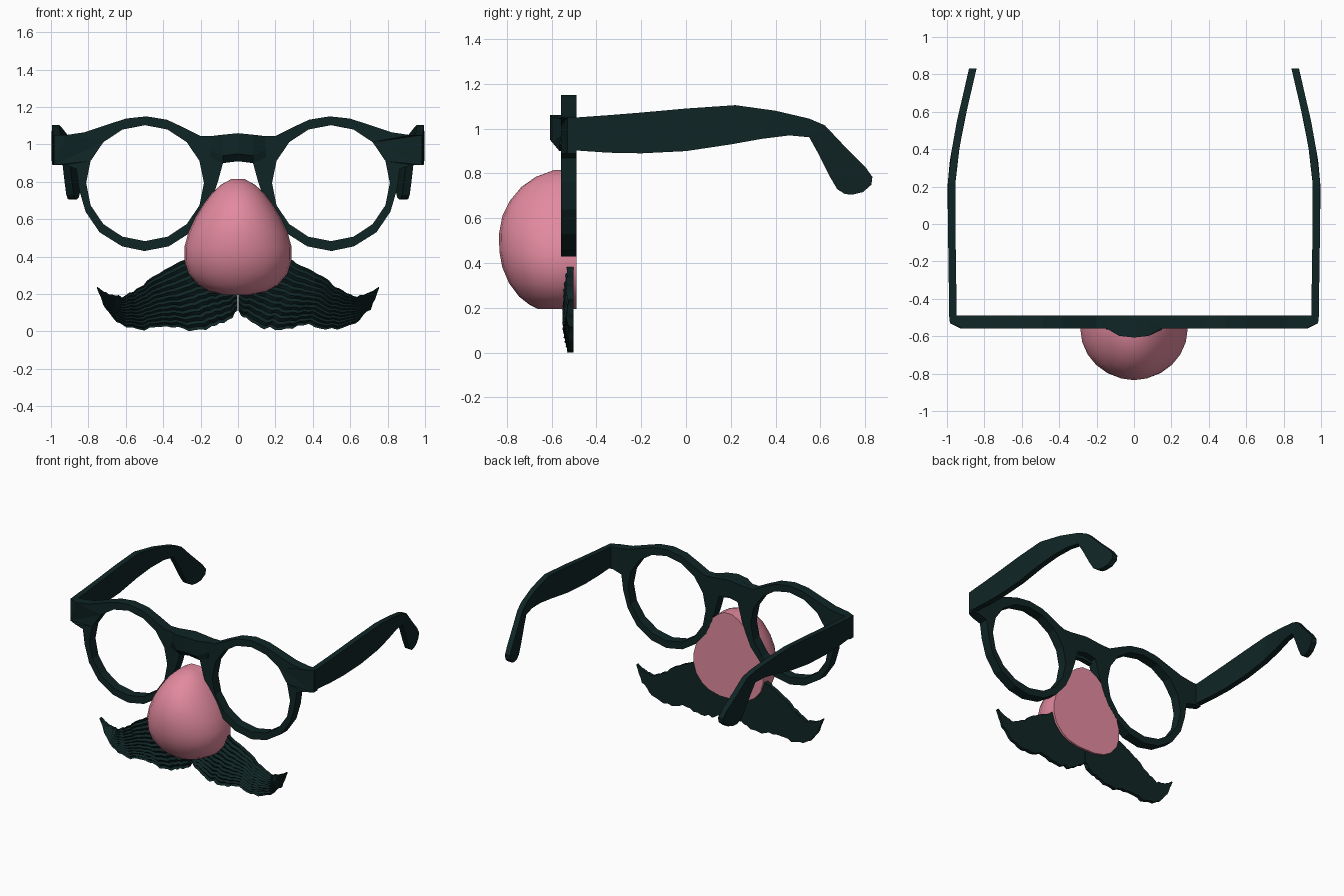
import bpy, bmesh, math, random

if "Cube" in bpy.data.objects:
    bpy.data.objects.remove(bpy.data.objects["Cube"])
random.seed(4)


def material(name, rgb):
    m = bpy.data.materials.new(name)
    m.diffuse_color = (*rgb, 1)
    m.use_nodes = True
    m.node_tree.nodes["Principled BSDF"].inputs["Base Color"].default_value = m.diffuse_color
    return m


DARK = material("dark_green_black", (0.0050, 0.0185, 0.0185))
PINK = material("pink", (0.76, 0.255, 0.345))


def lerp(table, t):
    """Piecewise linear lookup in a list of (key, value)."""
    for (a, va), (b, vb) in zip(table, table[1:]):
        if t <= b:
            return va + (vb - va) * max(0, (t - a) / (b - a))
    return table[-1][1]


def add_object(name, mesh, mat):
    ob = bpy.data.objects.new(name, mesh)
    mesh.materials.clear()
    mesh.materials.append(mat)
    bpy.context.collection.objects.link(ob)
    return ob


def loft(name, rings, mat):
    """Skin a row of equal closed rings and cap both ends."""
    bm = bmesh.new()
    vs = [[bm.verts.new(p) for p in r] for r in rings]
    n = len(vs[0])
    for a, b in zip(vs, vs[1:]):
        for i in range(n):
            j = (i + 1) % n
            bm.faces.new((a[i], a[j], b[j], b[i]))
    bm.faces.new(vs[0])
    bm.faces.new(vs[-1])
    bmesh.ops.recalc_face_normals(bm, faces=bm.faces)
    me = bpy.data.meshes.new(name)
    bm.to_mesh(me)
    bm.free()
    return add_object(name, me, mat)


# Glasses front: flat outline with two lens holes, extruded
half = [(0, 1.06), (0.14, 1.045), (0.2, 1.045), (0.29, 1.09), (0.38, 1.132), (0.49, 1.15),
        (0.6, 1.138), (0.7, 1.105), (0.82, 1.065), (0.92, 1.05), (0.985, 1.05),
        (0.985, 0.89), (0.93, 0.89), (0.865, 0.87), (0.85, 0.76), (0.815, 0.64), (0.74, 0.53),
        (0.62, 0.455), (0.5, 0.43), (0.37, 0.455), (0.26, 0.525), (0.18, 0.62),
        (0.135, 0.72), (0.105, 0.81), (0.075, 0.92), (0, 0.935)]
outline = half + [(-x, z) for x, z in reversed(half[1:-1])]
loops = [outline]
for s in (-1, 1):
    loops.append([(s * 0.497 + 0.315 * math.cos(k * math.tau / 16),
                   0.793 + 0.31 * math.sin(k * math.tau / 16)) for k in range(16)])
curve = bpy.data.curves.new("front_outline", 'CURVE')
curve.dimensions = '2D'
curve.fill_mode = 'BOTH'
curve.extrude = 0.035
for pts in loops:
    sp = curve.splines.new('POLY')
    sp.points.add(len(pts) - 1)
    for p, (x, z) in zip(sp.points, pts):
        p.co = (x, z, 0, 1)
    sp.use_cyclic_u = True
tmp = bpy.data.objects.new("front_outline", curve)
bpy.context.collection.objects.link(tmp)
deps = bpy.context.evaluated_depsgraph_get()
mesh = bpy.data.meshes.new_from_object(tmp.evaluated_get(deps))
bpy.data.objects.remove(tmp)
for v in mesh.vertices:
    x, z, d = v.co
    y = -0.523 - d
    if abs(x) > 0.95 and y < -0.53:      # chamfered outer corners
        y = -0.53
    v.co = (x, y, z)
bm = bmesh.new()
bm.from_mesh(mesh)
bmesh.ops.remove_doubles(bm, verts=bm.verts, dist=0.0005)
bmesh.ops.recalc_face_normals(bm, faces=bm.faces)
bm.to_mesh(mesh)
bm.free()
for p in mesh.polygons:
    p.use_smooth = False
add_object("glasses_front", mesh, DARK)

# Raised bridge
rings = []
for x, yf, zt, zb in ((-0.15, -0.557, 1.044, 0.93), (-0.08, -0.598, 1.052, 0.9),
                      (0, -0.607, 1.06, 0.91), (0.08, -0.598, 1.052, 0.9),
                      (0.15, -0.557, 1.044, 0.93)):
    rings.append([(x, -0.53, zt), (x, yf, zt), (x, yf, zb + 0.04), (x, -0.565, zb), (x, -0.53, zb)])
loft("bridge", rings, DARK)

# Temple arms: side profile as (top y, z, bottom y, z), bowed inwards at the back
stations = [(-0.52, 1.048, -0.52, 0.905), (-0.35, 1.06, -0.35, 0.893), (-0.2, 1.072, -0.2, 0.89),
            (0, 1.09, 0, 0.9), (0.22, 1.105, 0.2, 0.93), (0.4, 1.08, 0.34, 0.955),
            (0.55, 1.045, 0.46, 0.97), (0.62, 1.015, 0.55, 0.962), (0.70, 0.93, 0.59, 0.89),
            (0.80, 0.83, 0.64, 0.79), (0.832, 0.785, 0.675, 0.73), (0.828, 0.75, 0.71, 0.708),
            (0.79, 0.717, 0.745, 0.706)]
bow = [(-0.55, 0.967), (0, 0.975), (0.2, 0.977), (0.32, 0.968), (0.55, 0.927), (0.83, 0.862)]
for side, s in (("left", -1), ("right", 1)):
    rings = []
    for yt, zt, yb, zb in stations:
        xt, xb = lerp(bow, yt), lerp(bow, yb)
        h = 0.02
        rings.append([(s * (xt - h), yt, zt), (s * (xt + h), yt, zt),
                      (s * (xb + h), yb, zb), (s * (xb - h), yb, zb)])
    loft(side + "_temple_arm", rings, DARK)

# Nose: egg-shaped dome with flat back, rows of (z, half width, front y)
rows = [(0.195, 0.07, -0.66), (0.215, 0.155, -0.70), (0.25, 0.215, -0.745), (0.31, 0.265, -0.79),
        (0.38, 0.287, -0.82), (0.45, 0.287, -0.833), (0.53, 0.265, -0.835), (0.61, 0.228, -0.82),
        (0.68, 0.185, -0.785), (0.74, 0.14, -0.735), (0.785, 0.09, -0.67), (0.815, 0.035, -0.59)]
rings = []
for z, w, yf in rows:
    cy = -0.56
    ring = [(w * 0.98, -0.489, z)]
    for k in range(13):
        a = math.pi * k / 12
        ring.append((w * math.cos(a), cy + (yf - cy) * math.sin(a), z))
    ring.append((-w * 0.98, -0.489, z))
    rings.append(ring)
nose = loft("nose", rings, PINK)
bpy.context.view_layer.objects.active = nose
nose.select_set(True)
bpy.ops.object.shade_smooth_by_angle(angle=math.radians(35))

# Moustache: hair strands running from the centre to a curled tip
top = [(0, 0.39), (0.15, 0.405), (0.29, 0.38), (0.38, 0.335), (0.47, 0.28),
       (0.54, 0.225), (0.62, 0.187), (0.69, 0.198), (0.752, 0.238)]
low = [(0.003, 0.11), (0.055, 0.055), (0.14, 0.022), (0.26, 0.008), (0.38, 0.035),
       (0.5, 0.012), (0.63, 0.04), (0.71, 0.12), (0.755, 0.232)]
STRANDS, STEPS = 22, 32


def along(pts, u, axis):
    return lerp([(i / 8, p[axis]) for i, p in enumerate(pts)], u)


for side, s in (("left", -1), ("right", 1)):
    rings = []
    for i in range(STEPS + 1):
        u = i / STEPS
        xt, zt = along(top, u, 0), along(top, u, 1)
        xb, zb = along(low, u, 0), along(low, u, 1)
        fade = min(1, (1 - u) * 3)
        if 0 < u < 0.95:                 # ragged hair ends
            zb = max(0.001, zb + random.uniform(-0.012, 0.010))
            zt += random.uniform(-0.006, 0.006)
        ring = [(s * xt, -0.503, zt)]
        for k in range(STRANDS + 1):
            v = k / STRANDS
            ridge = (0.007 if k % 2 else -0.007) + random.uniform(-0.003, 0.003)
            y = -0.515 - 0.028 * math.sin(math.pi * (0.12 + 0.8 * v)) * (0.4 + 0.6 * fade)
            ring.append((s * (xt + (xb - xt) * v), y + ridge * fade, zt + (zb - zt) * v))
        ring.append((s * xb, -0.503, zb))
        rings.append(ring)
    loft(side + "_moustache", rings, DARK)
